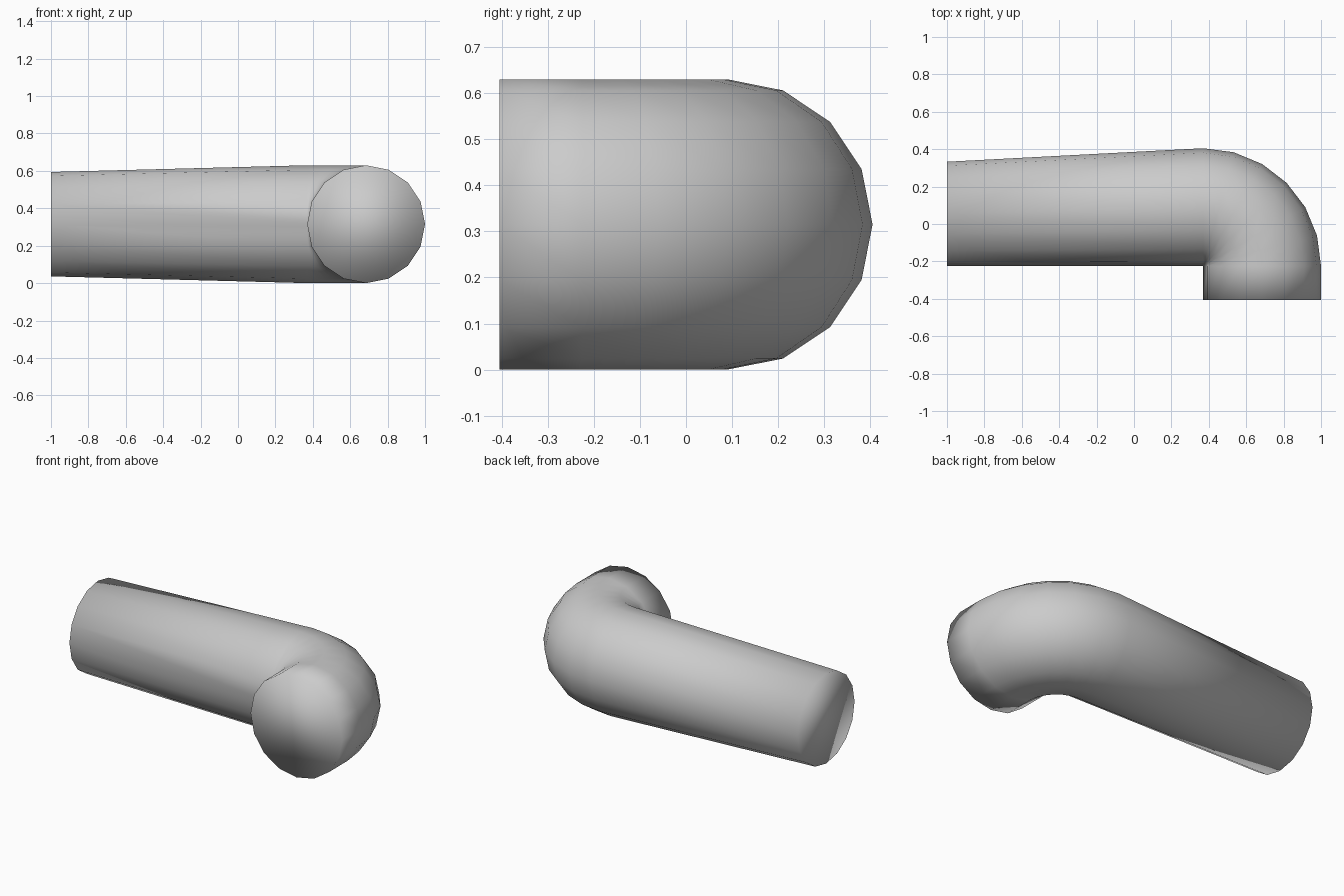
import bpy, bmesh
from math import sin, cos, pi, radians
from mathutils import Vector

if "Cube" in bpy.data.objects:
    bpy.data.objects.remove(bpy.data.objects["Cube"])

SIDES = 16
R = 0.315                            # pipe radius
PIVOT = Vector((0.37, -0.225, R))    # inner corner the bend turns around

bm = bmesh.new()


def ring(angle, radius, shift=(0, 0, 0)):
    """Circular section touching the pivot, turned by angle around it."""
    out = Vector((cos(angle), sin(angle), 0))
    centre = PIVOT + out * radius + Vector(shift)
    return [bm.verts.new(centre + out * radius * cos(2 * pi * i / SIDES)
                         + Vector((0, 0, radius * sin(2 * pi * i / SIDES))))
            for i in range(SIDES)]


# long tapered arm, 90 degree bend, short straight outlet
rings = [ring(pi / 2, 0.279, (-1.37, 0, 0))]
rings += [ring(radians(90 - 15 * k), R) for k in range(7)]
rings.append(ring(0, R, (0, -0.18, 0)))

for a, b in zip(rings, rings[1:]):
    for i in range(SIDES):
        j = (i + 1) % SIDES
        bm.faces.new((a[i], a[j], b[j], b[i]))

# end caps
bm.faces.new(rings[0])
bm.faces.new(rings[-1])

bmesh.ops.remove_doubles(bm, verts=bm.verts[:], dist=0.0005)
bmesh.ops.recalc_face_normals(bm, faces=bm.faces[:])
for f in bm.faces:
    f.smooth = True

mesh = bpy.data.meshes.new("elbow_pipe")
bm.to_mesh(mesh)
bm.free()
pipe = bpy.data.objects.new("elbow_pipe", mesh)
bpy.context.collection.objects.link(pipe)
